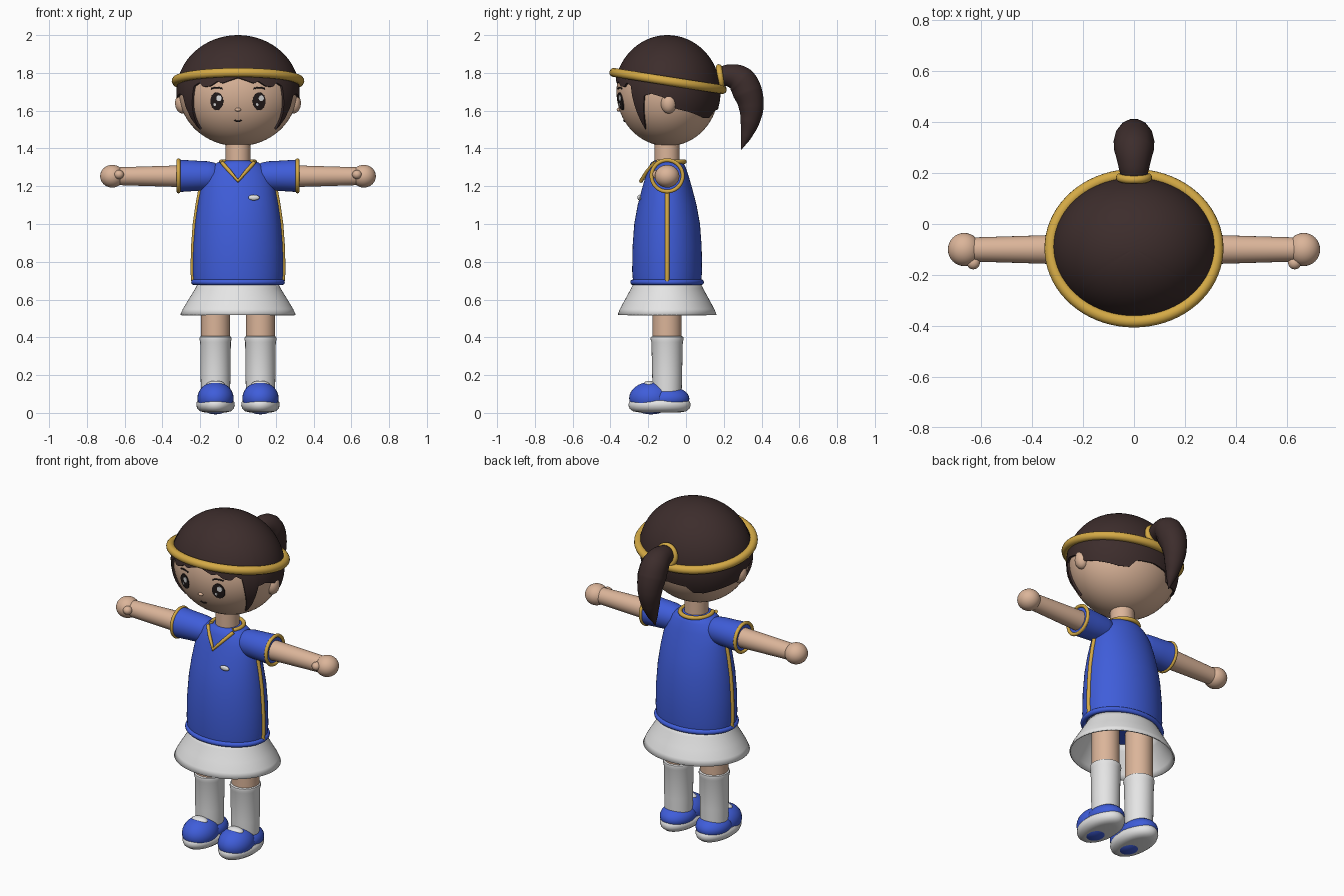
import bpy, bmesh, math
from math import sin, cos, pi, radians, sqrt
from mathutils import Vector

if "Cube" in bpy.data.objects:
    bpy.data.objects.remove(bpy.data.objects["Cube"])

CY = -0.1                                   # body centre line in y
HEAD_C = Vector((0, -0.098, 1.70))
HEAD_R = Vector((0.313, 0.27, 0.288))
HAIR_R = Vector((0.326, 0.281, 0.30))


def material(name, r, g, b):
    m = bpy.data.materials.new(name)
    m.diffuse_color = (r, g, b, 1)
    m.use_nodes = True
    m.node_tree.nodes["Principled BSDF"].inputs["Base Color"].default_value = m.diffuse_color
    return m


SKIN = material("skin", 0.71, 0.46, 0.32)
BLUE = material("blue cloth", 0.05, 0.11, 0.70)
GOLD = material("gold trim", 0.66, 0.40, 0.06)
HAIR = material("dark brown hair", 0.046, 0.026, 0.025)
WHITE = material("off white", 0.78, 0.78, 0.78)
DARK = material("eye dark", 0.018, 0.012, 0.012)


def finish(ob, mat, angle=45):
    ob.data.materials.clear()
    ob.data.materials.append(mat)
    bpy.ops.object.select_all(action='DESELECT')
    ob.select_set(True)
    bpy.context.view_layer.objects.active = ob
    bpy.ops.object.shade_smooth_by_angle(angle=radians(angle))
    return ob


def from_bmesh(name, bm, mat, recalc=True):
    if recalc:
        bmesh.ops.recalc_face_normals(bm, faces=bm.faces)
    me = bpy.data.meshes.new(name)
    bm.to_mesh(me)
    bm.free()
    ob = bpy.data.objects.new(name, me)
    bpy.context.collection.objects.link(ob)
    return finish(ob, mat)


def loft(name, profile, centre, mat, axis='z', n=48, caps=True):
    """Stack of ellipses (height, r1, r2) along z, or along x."""
    bm = bmesh.new()
    rings = []
    for h, r1, r2 in profile:
        ring = []
        for i in range(n):
            u, v = r1 * cos(2 * pi * i / n), r2 * sin(2 * pi * i / n)
            p = (u, v, h) if axis == 'z' else (h, u, v)
            ring.append(bm.verts.new(Vector(p) + Vector(centre)))
        rings.append(ring)
    for a, b in zip(rings, rings[1:]):
        for i in range(n):
            bm.faces.new((a[i], a[(i + 1) % n], b[(i + 1) % n], b[i]))
    if caps:
        bm.faces.new(rings[0])
        bm.faces.new(rings[-1])
    return from_bmesh(name, bm, mat)


def ball(name, centre, radii, mat, seg=32):
    bm = bmesh.new()
    bmesh.ops.create_uvsphere(bm, u_segments=seg, v_segments=seg // 2, radius=1)
    for v in bm.verts:
        v.co = Vector(centre) + Vector(a * b for a, b in zip(v.co, radii))
    return from_bmesh(name, bm, mat)


def tube(name, pts, r, mat, cyclic=False, smooth=False, radii=None):
    cu = bpy.data.curves.new(name, 'CURVE')
    cu.dimensions, cu.bevel_depth, cu.bevel_resolution = '3D', r, 5
    cu.use_fill_caps = True
    sp = cu.splines.new('BEZIER' if smooth else 'POLY')
    store = sp.bezier_points if smooth else sp.points
    store.add(len(pts) - 1)
    for i, p in enumerate(pts):
        store[i].co = p if smooth else (*p, 1)
        store[i].radius = radii[i] if radii else 1
        if smooth:
            store[i].handle_left_type = store[i].handle_right_type = 'AUTO'
    sp.use_cyclic_u = cyclic
    ob = bpy.data.objects.new(name, cu)
    bpy.context.collection.objects.link(ob)
    bpy.ops.object.select_all(action='DESELECT')
    ob.select_set(True)
    bpy.context.view_layer.objects.active = ob
    bpy.ops.object.convert(target='MESH')
    return finish(bpy.context.view_layer.objects.active, mat)


def circle(fn, n=72, start=0.0, end=2 * pi):
    return [fn(start + (end - start) * i / n) for i in range(n)]


def on_face(x, z, off):
    r = HEAD_R + Vector((off, off, off))
    return Vector((x, HEAD_C.y - r.y * sqrt(1 - (x / r.x) ** 2 - ((z - HEAD_C.z) / r.z) ** 2), z))


def face_patch(name, x, z, rx, rz, off, mat, n=28):
    """Oval plate that follows the curve of the face."""
    bm = bmesh.new()
    mid = bm.verts.new(on_face(x, z, off))
    rings = [[bm.verts.new(on_face(x + k * rx * cos(2 * pi * i / n), z + k * rz * sin(2 * pi * i / n), o))
              for i in range(n)] for k, o in ((0.5, off), (1, off), (1.02, -0.003))]
    for i in range(n):
        j = (i + 1) % n
        bm.faces.new((mid, rings[0][i], rings[0][j]))
        for a, b in zip(rings, rings[1:]):
            bm.faces.new((a[i], b[i], b[j], a[j]))
    return from_bmesh(name, bm, mat, False)


# Head and neck
ball("head", HEAD_C, HEAD_R, SKIN, 64)
loft("neck", [(1.30, .066, .066), (1.46, .066, .066)], (0, CY, 0), SKIN)

# Hair cap: lower edge height by angle from the front (degrees)
EDGE = [(0, 1.775), (8, 1.76), (15, 1.745), (20, 1.755), (27, 1.73), (35, 1.725), (39, 1.75),
        (46, 1.73), (50, 1.63), (56, 1.50), (59, 1.53), (64, 1.68), (72, 1.69), (86, 1.67),
        (100, 1.61), (118, 1.59), (140, 1.56), (152, 1.56), (160, 1.60), (180, 1.61)]


def edge_height(deg):
    for (a, za), (b, zb) in zip(EDGE, EDGE[1:]):
        if a <= deg <= b:
            return za + (zb - za) * (deg - a) / (b - a)


bm = bmesh.new()
top = bm.verts.new(HEAD_C + Vector((0, 0, HAIR_R.z)))
COLS, ROWS = 180, 20
cols = []
for i in range(COLS):
    deg = 360 * i / COLS
    a = radians(deg)
    low = math.acos((edge_height(min(deg, 360 - deg)) - HEAD_C.z) / HAIR_R.z)
    steps = [(low * k / ROWS, HAIR_R) for k in range(1, ROWS + 1)] + [(low, HEAD_R * 0.98)]
    cols.append([bm.verts.new(HEAD_C + Vector((r.x * sin(t) * sin(a), -r.y * sin(t) * cos(a), r.z * cos(t))))
                 for t, r in steps])
for i in range(COLS):
    p, q = cols[i], cols[(i + 1) % COLS]
    bm.faces.new((top, p[0], q[0]))
    for k in range(ROWS):
        bm.faces.new((p[k], p[k + 1], q[k + 1], q[k]))
from_bmesh("hair_cap", bm, HAIR)

# Headband, ponytail and its tie
tube("headband", circle(lambda t: (.327 * cos(t), -.095 + .287 * sin(t), 1.757 - .045 * sin(t))),
     .024, GOLD, True)
TAIL = [(.16, 1.77, .045), (.23, 1.785, .062), (.29, 1.76, .078), (.325, 1.70, .08),
        (.345, 1.62, .068), (.338, 1.54, .052), (.318, 1.465, .03), (.293, 1.395, .002)]
tube("ponytail", [(0, y, z) for y, z, r in TAIL], 1, HAIR, smooth=True, radii=[r for y, z, r in TAIL])
tube("hair_tie", circle(lambda t: (.055 * cos(t), .182 - .008 * sin(t), 1.775 + .055 * sin(t)), 32),
     .016, GOLD, True)

# Face details
for s, side in ((-1, "left"), (1, "right")):
    x = .112 * s
    ball(side + "_ear", (.293 * s, -.092, 1.64), (.04, .042, .055), SKIN)
    face_patch(side + "_eye", x, 1.65, .034, .046, .005, DARK)
    face_patch(side + "_eye_glint", x + .011, 1.666, .014, .016, .008, WHITE, 16)
    face_patch(side + "_eye_small_glint", x - .011, 1.632, .007, .008, .008, WHITE, 12)
    tube(side + "_brow", [on_face(x + d, 1.722 - 6 * d * d, .001) for d in (-.03, -.015, 0, .015, .03)],
         .004, DARK)
ball("nose", on_face(0, 1.605, .002), (.016, .012, .01), SKIN, 16)
tube("mouth", [on_face(d, 1.543 + 20 * d * d, .001) for d in (-.018, -.009, 0, .009, .018)], .004, DARK)

# Shirt
SHIRT = [(.69, .235, .18), (.75, .24, .185), (.88, .237, .183), (1.0, .228, .174), (1.1, .214, .156),
         (1.18, .199, .135), (1.25, .178, .115), (1.30, .145, .098), (1.325, .11, .085), (1.335, .07, .07)]
loft("shirt", SHIRT, (0, CY, 0), BLUE, n=64)
tube("shirt_hem", circle(lambda t: (.233 * cos(t), CY + .18 * sin(t), .692)), .015, BLUE, True)
tube("collar_front", [(-.085, -.165, 1.325), (-.045, -.205, 1.28), (0, -.238, 1.228),
                      (.045, -.205, 1.28), (.085, -.165, 1.325)], .010, GOLD)
tube("collar_back", circle(lambda t: (.088 * cos(t), CY + .092 * sin(t), 1.33), 32, -.6, pi + .7), .012, GOLD)
ball("chest_badge", (.084, -.247, 1.14), (.03, .01, .015), WHITE, 20)

for s, side in ((-1, "left"), (1, "right")):
    # Side stripe, sleeve and cuff
    tube(side + "_side_stripe", [(s * rx, CY, z) for z, rx, ry in SHIRT[:6]], .012, GOLD)
    loft(side + "_sleeve", [(s * h, r, r) for h, r in
         ((.09, .03), (.10, .055), (.125, .07), (.16, .077), (.24, .081), (.315, .086))],
         (0, CY, 1.255), BLUE, 'x')
    tube(side + "_cuff", circle(lambda t: (s * .315, CY + .083 * cos(t), 1.255 + .083 * sin(t)), 48),
         .010, GOLD, True)
    # Arm, hand and thumb
    loft(side + "_arm", [(s * .28, .058, .058), (s * .64, .047, .047)], (0, CY, 1.253), SKIN, 'x')
    ball(side + "_hand", (s * .666, CY, 1.253), (.064, .065, .06), SKIN)
    ball(side + "_thumb", (s * .63, -.152, 1.262), (.026, .026, .024), SKIN, 20)
    # Leg and sock
    x = .119 * s
    loft(side + "_leg", [(.30, .077, .077), (.72, .077, .077)], (x, CY, 0), SKIN)
    loft(side + "_sock", [(.06, .076, .076), (.2, .079, .079), (.375, .081, .083), (.39, .085, .088),
                          (.402, .083, .086), (.406, .077, .077)], (x, CY, 0), WHITE)
    # Shoe: sole, toe, heel and tongue
    loft(side + "_sole", [(.003, .06, .11), (.008, .08, .14), (.022, .096, .158), (.04, .102, .165),
                          (.056, .1, .162), (.066, .092, .154)], (x, -.14, 0), WHITE)
    ball(side + "_shoe_toe", (x, -.185, .078), (.096, .116, .086), BLUE)
    ball(side + "_shoe_heel", (x, -.10, .075), (.095, .118, .066), BLUE)
    ball(side + "_shoe_tongue", (x, -.195, .150), (.05, .032, .02), WHITE, 24)

# Skirt: flared open shell
skirt = loft("skirt", [(.70, .205, .172), (.66, .225, .19), (.60, .262, .223), (.55, .292, .25), (.52, .306, .262)],
             (0, CY, 0), WHITE, n=64, caps=False)
shell = skirt.modifiers.new("thickness", 'SOLIDIFY')
shell.thickness = .008
shell.offset = -1
